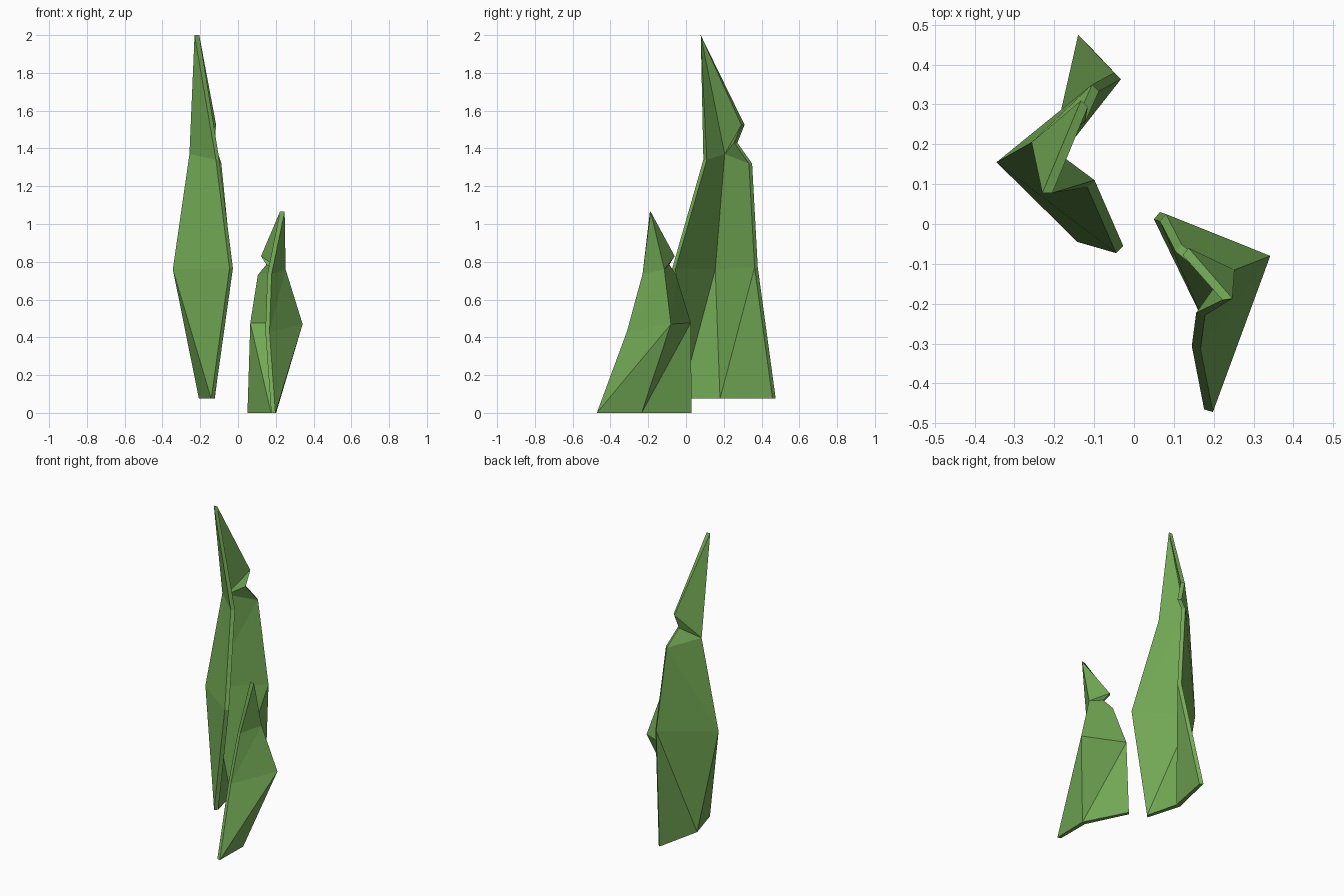
import bpy, bmesh
from mathutils import Vector

if "Cube" in bpy.data.objects:
    bpy.data.objects.remove(bpy.data.objects["Cube"])

# Shared leaf green
green = bpy.data.materials.new("leaf_green")
green.diffuse_color = (0.17, 0.40, 0.09, 1)
green.use_nodes = True
green.node_tree.nodes["Principled BSDF"].inputs["Base Color"].default_value = green.diffuse_color

# Leaf skin: rows base, middle, upper (near edge, ridge, far edge), then tip, barb, notch
SKIN = [(6, 7, 9), (7, 8, 11), (7, 11, 10), (7, 10, 9)]
for r in (0, 3):
    for c in (0, 1):
        a = r + c
        SKIN += [(a, a + 1, a + 4), (a, a + 4, a + 3)]
RIM = [0, 3, 6, 9, 10, 11, 8, 5, 2, 1]


def leaf(name, points, near, ridge, far, tip):
    """Folded leaf: outer skin, inner skin shifted by the wall offsets, and a rim."""
    offsets = [near, ridge, far] * 3 + [tip, far, far]
    bm = bmesh.new()
    outer = [bm.verts.new(p) for p in points]
    inner = [bm.verts.new(Vector(p) + Vector((*o, 0))) for p, o in zip(points, offsets)]
    for f in SKIN:
        bm.faces.new([outer[i] for i in f])
        bm.faces.new([inner[i] for i in reversed(f)])
    for i, j in zip(RIM, RIM[1:] + RIM[:1]):
        bm.faces.new([outer[i], outer[j], inner[j], inner[i]])
    bmesh.ops.recalc_face_normals(bm, faces=bm.faces[:])
    mesh = bpy.data.meshes.new(name)
    bm.to_mesh(mesh)
    bm.free()
    mesh.materials.append(green)
    ob = bpy.data.objects.new(name, mesh)
    bpy.context.collection.objects.link(ob)


# Tall leaf on the left, opening towards +x
leaf("tall_leaf", [
    (-0.142, -0.045, 0.075), (-0.207, 0.18, 0.075), (-0.14, 0.475, 0.075),
    (-0.045, -0.073, 0.765), (-0.345, 0.155, 0.76), (-0.05, 0.38, 0.77),
    (-0.117, 0.092, 1.34), (-0.257, 0.205, 1.37), (-0.105, 0.35, 1.32),
    (-0.23, 0.078, 2.0), (-0.133, 0.31, 1.525), (-0.14, 0.272, 1.43)],
    near=(0.018, 0.018), ridge=(0.03, 0), far=(0.017, -0.017), tip=(0.025, 0))

# Short leaf on the right, opening towards -x
leaf("short_leaf", [
    (0.198, -0.472, 0), (0.202, -0.235, 0), (0.065, 0.03, 0),
    (0.167, -0.313, 0.43), (0.342, -0.08, 0.47), (0.08, 0.025, 0.477),
    (0.178, -0.23, 0.735), (0.252, -0.115, 0.76), (0.12, -0.052, 0.73),
    (0.247, -0.187, 1.065), (0.137, -0.06, 0.83), (0.165, -0.088, 0.785)],
    near=(-0.022, 0.007), ridge=(-0.027, -0.01), far=(-0.015, -0.018), tip=(-0.025, -0.004))
